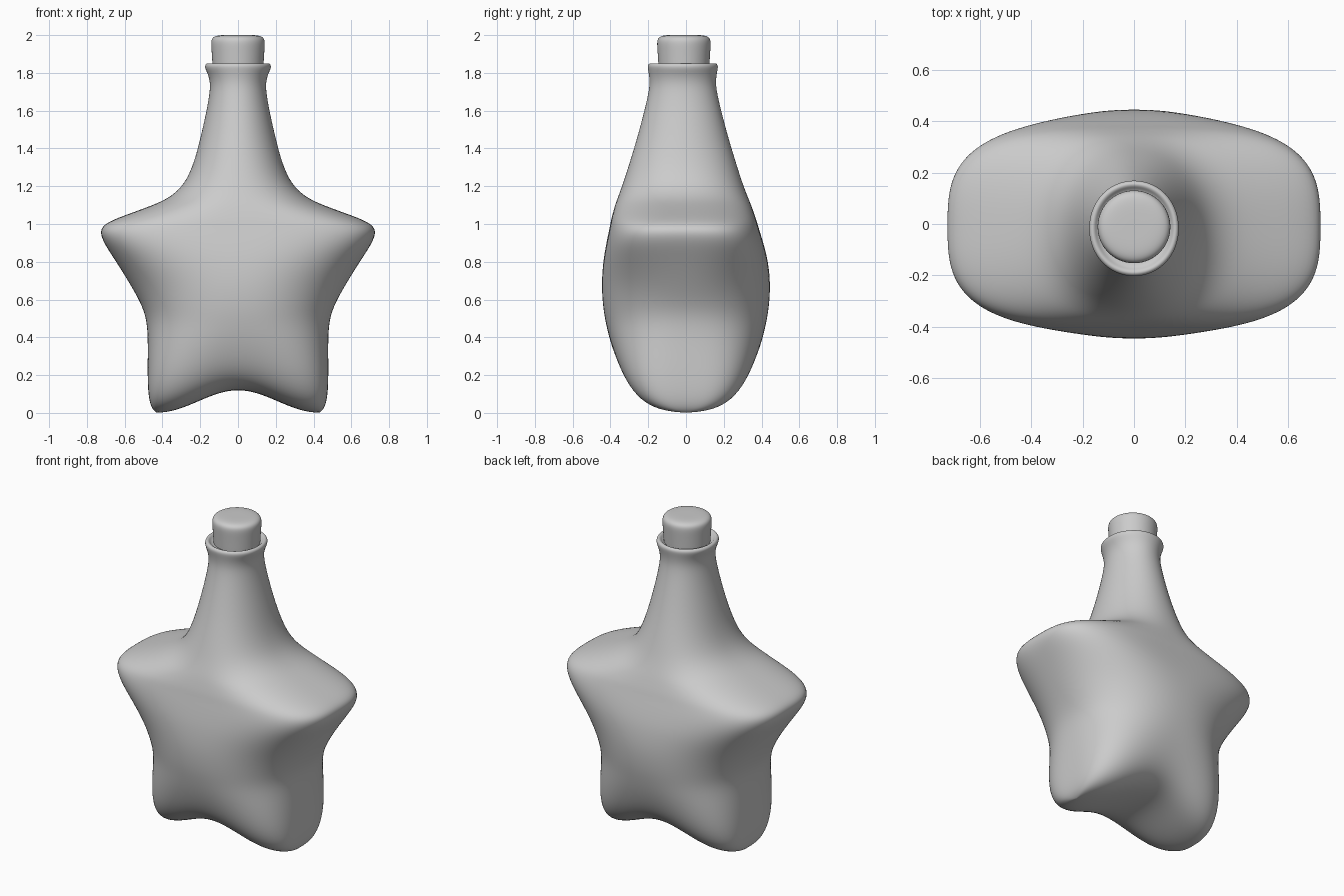
import bpy, bmesh, math

if "Cube" in bpy.data.objects:
    bpy.data.objects.remove(bpy.data.objects["Cube"])

SEG = 48


def loft(name, rings, notch=False, cap_start=False):
    """Stack superellipse rings: (z, half width x, half depth y, exponent, y centre)."""
    bm = bmesh.new()
    loops = []
    for z, w, d, n, yc in rings:
        loop = []
        for i in range(SEG):
            a = 2 * math.pi * i / SEG
            c, s = math.cos(a), math.sin(a)
            # even spacing by angle on the superellipse
            r = (abs(c) ** n + abs(s) ** n) ** (-1 / n)
            x, y = w * r * c, yc + d * r * s
            zz = z
            if notch and z < 0.6 and abs(x) < 0.42:
                # arch between the two feet, fading upwards
                zz += 0.06 * (1 + math.cos(math.pi * x / 0.42)) * (1 - z / 0.6) ** 2
            loop.append(bm.verts.new((x, y, zz)))
        loops.append(loop)
    for lo, hi in zip(loops, loops[1:]):
        for i in range(SEG):
            j = (i + 1) % SEG
            bm.faces.new((lo[i], lo[j], hi[j], hi[i]))
    if cap_start:
        bm.faces.new(loops[0][::-1])
    bm.faces.new(loops[-1])
    # bottom ring is flat in y: pull its two halves together into a seam
    if notch:
        for i in range(1, SEG // 2):
            bmesh.ops.pointmerge(bm, verts=[loops[0][i], loops[0][SEG - i]],
                                 merge_co=loops[0][i].co)
    bmesh.ops.dissolve_degenerate(bm, dist=1e-6, edges=bm.edges)
    bmesh.ops.recalc_face_normals(bm, faces=bm.faces)
    for f in bm.faces:
        f.smooth = True
    me = bpy.data.meshes.new(name)
    bm.to_mesh(me)
    bm.free()
    ob = bpy.data.objects.new(name, me)
    bpy.context.collection.objects.link(ob)
    sub = ob.modifiers.new("smooth", 'SUBSURF')
    sub.levels = sub.render_levels = 2
    return ob


def smoothstep(a, b, v):
    t = max(0, min(1, (v - a) / (b - a)))
    return t * t * (3 - 2 * t)


def blend(keys, z):
    """Smooth interpolation through (z, value) keys."""
    v = keys[0][1]
    for (za, a), (zb, b) in zip(keys, keys[1:]):
        v += (b - a) * smoothstep(za, zb, z)
    return v


# Star-shaped bottle: z, half width, half depth
profile = [
    (0.0, 0.425, 0.0), (0.006, 0.44, 0.13), (0.03, 0.46, 0.22), (0.09, 0.475, 0.295),
    (0.2, 0.479, 0.355), (0.35, 0.477, 0.4), (0.47, 0.48, 0.425), (0.56, 0.503, 0.44),
    (0.68, 0.57, 0.448), (0.8, 0.645, 0.437), (0.88, 0.698, 0.42), (0.94, 0.728, 0.405),
    (0.985, 0.724, 0.393), (1.02, 0.67, 0.385), (1.06, 0.56, 0.373), (1.1, 0.45, 0.36),
    (1.14, 0.36, 0.345), (1.21, 0.283, 0.318), (1.32, 0.234, 0.283), (1.45, 0.2, 0.243),
    (1.6, 0.166, 0.203), (1.7, 0.149, 0.18), (1.75, 0.148, 0.175), (1.79, 0.158, 0.179),
    (1.82, 0.173, 0.185), (1.84, 0.176, 0.187), (1.852, 0.165, 0.176), (1.849, 0.152, 0.163),
    (1.835, 0.143, 0.153), (1.825, 0.12, 0.13),
]
# Boxier sections at feet and arms, rounder at the waist and neck
squareness = [(0, 4.0), (0.55, 2.3), (0.68, 2.25), (0.95, 3.2), (1.2, 2.2), (1.45, 2.05)]

rings = [(z, w, d, blend(squareness, z), -0.017 * smoothstep(0.7, 1.2, z))
         for z, w, d in profile]
loft("star_bottle", rings, notch=True)

# Cork stopper with a rounded top
cork = [(1.74, 0.13), (1.84, 0.135), (1.92, 0.14), (1.96, 0.143), (1.985, 0.138),
        (1.998, 0.115), (2.001, 0.07), (2.001, 0.02)]
loft("cork", [(z, r, r, 2, -0.011) for z, r in cork], cap_start=True)
